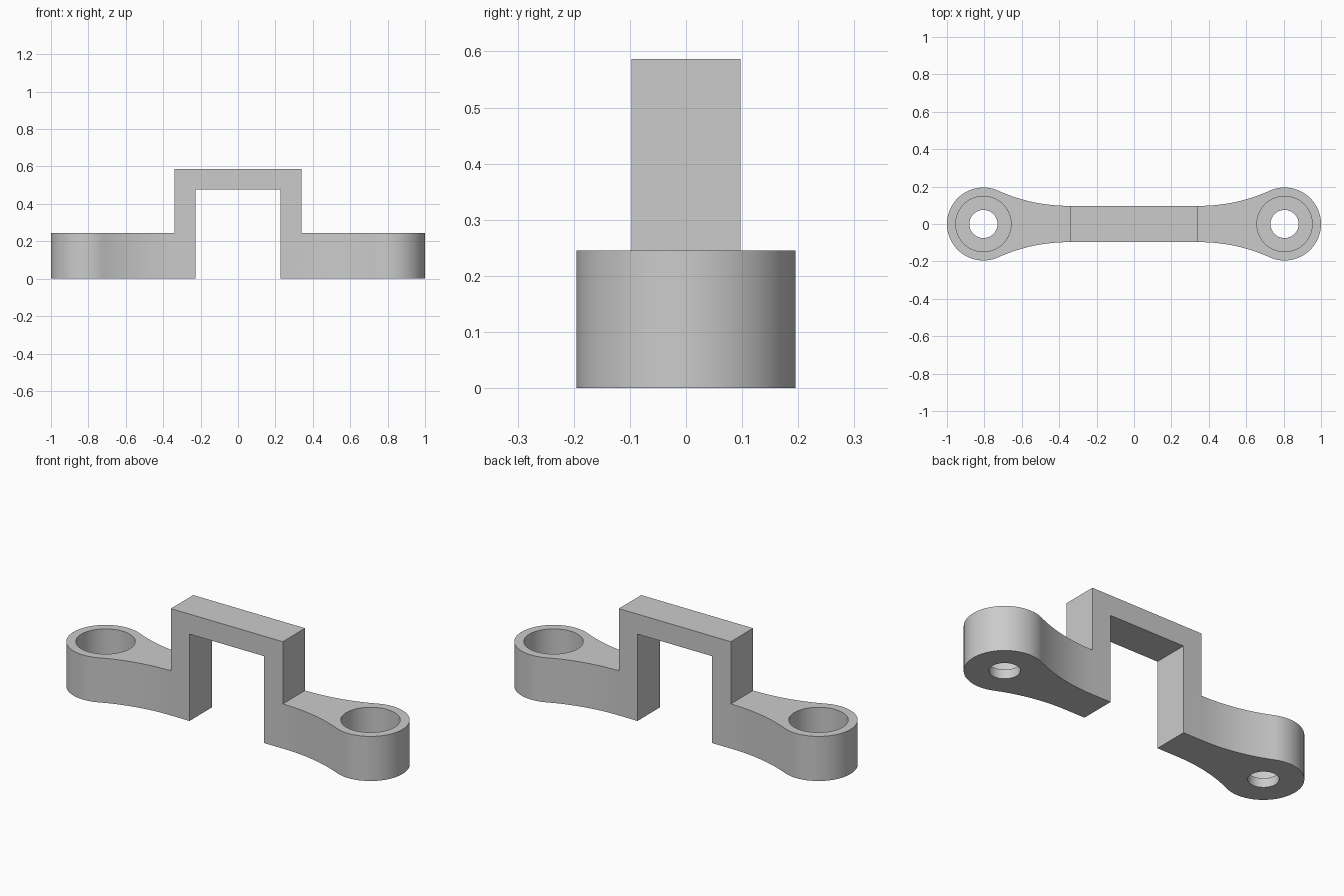
import bpy, bmesh
from math import sin, cos, asin, pi, hypot
from mathutils import Vector

if "Cube" in bpy.data.objects:
    bpy.data.objects.remove(bpy.data.objects["Cube"], do_unlink=True)

HALF_W = 0.097               # half width of the straight bridge
EAR_X, EAR_R = 0.805, 0.195  # rounded ear at each end
FLARE_X = 0.35               # where the arms start to widen
BORE_R, HOLE_R, FLOOR = 0.148, 0.075, 0.05


def prism(name, points, direction):
    """Solid made by sweeping a closed flat outline along a direction."""
    bm = bmesh.new()
    face = bm.faces.new([bm.verts.new(p) for p in points])
    swept = bmesh.ops.extrude_face_region(bm, geom=[face])["geom"]
    verts = [v for v in swept if isinstance(v, bmesh.types.BMVert)]
    bmesh.ops.translate(bm, verts=verts, vec=Vector(direction))
    bmesh.ops.recalc_face_normals(bm, faces=bm.faces[:])
    mesh = bpy.data.meshes.new(name)
    bm.to_mesh(mesh)
    bm.free()
    obj = bpy.data.objects.new(name, mesh)
    bpy.context.collection.objects.link(obj)
    return obj


def combine(body, tool, operation):
    """Apply a boolean and discard the tool."""
    mod = body.modifiers.new("cut", "BOOLEAN")
    mod.operation, mod.solver, mod.object = operation, "EXACT", tool
    bpy.context.view_layer.objects.active = body
    bpy.ops.object.modifier_apply(modifier=mod.name)
    bpy.data.objects.remove(tool, do_unlink=True)


def disc(radius, x, z, steps=96):
    turn = [2 * pi * i / steps for i in range(steps)]
    return [(x + radius * cos(a), radius * sin(a), z) for a in turn]


# Plan outline: straight middle, concave flare tangent to the ear circle
run = EAR_X - FLARE_X
flare_r = (run ** 2 + HALF_W ** 2 - EAR_R ** 2) / (2 * (EAR_R - HALF_W))
sweep = asin(run / (flare_r + EAR_R))
quarter = [(FLARE_X + flare_r * sin(sweep * i / 16),
            HALF_W + flare_r * (1 - cos(sweep * i / 16))) for i in range(17)]
ear_start = pi / 2 + sweep
quarter += [(EAR_X + EAR_R * cos(ear_start * (1 - i / 40)),
             EAR_R * sin(ear_start * (1 - i / 40))) for i in range(1, 41)]
right_half = quarter + [(x, -y) for x, y in reversed(quarter[:-1])]
plan = right_half + [(-x, -y) for x, y in right_half]
bracket = prism("bracket", [(x, y, -0.1) for x, y in plan], (0, 0, 0.9))

# Front profile: raised square bridge between two low arms
side = [(0.227, 0.477), (0.227, 0), (1.1, 0), (1.1, 0.245), (0.34, 0.245), (0.34, 0.587)]
profile = side + [(-x, z) for x, z in reversed(side)]
combine(bracket, prism("bridge_profile", [(x, -0.5, z) for x, z in profile], (0, 1, 0)),
        "INTERSECT")

# Counterbored bolt holes
for s in (-1, 1):
    combine(bracket, prism("bore", disc(BORE_R, s * EAR_X, FLOOR), (0, 0, 0.5)), "DIFFERENCE")
    combine(bracket, prism("bolt_hole", disc(HOLE_R, s * EAR_X, -0.1), (0, 0, 0.25)), "DIFFERENCE")

# Plain grey finish
grey = bpy.data.materials.new("grey")
grey.use_nodes = True
grey.diffuse_color = (0.6, 0.6, 0.6, 1)
grey.node_tree.nodes["Principled BSDF"].inputs["Base Color"].default_value = (0.6, 0.6, 0.6, 1)
bracket.data.materials.clear()
bracket.data.materials.append(grey)
for poly in bracket.data.polygons:
    poly.material_index = 0

bpy.ops.object.select_all(action="DESELECT")
bracket.select_set(True)
bpy.context.view_layer.objects.active = bracket
bpy.ops.object.shade_smooth_by_angle(angle=pi / 6)
